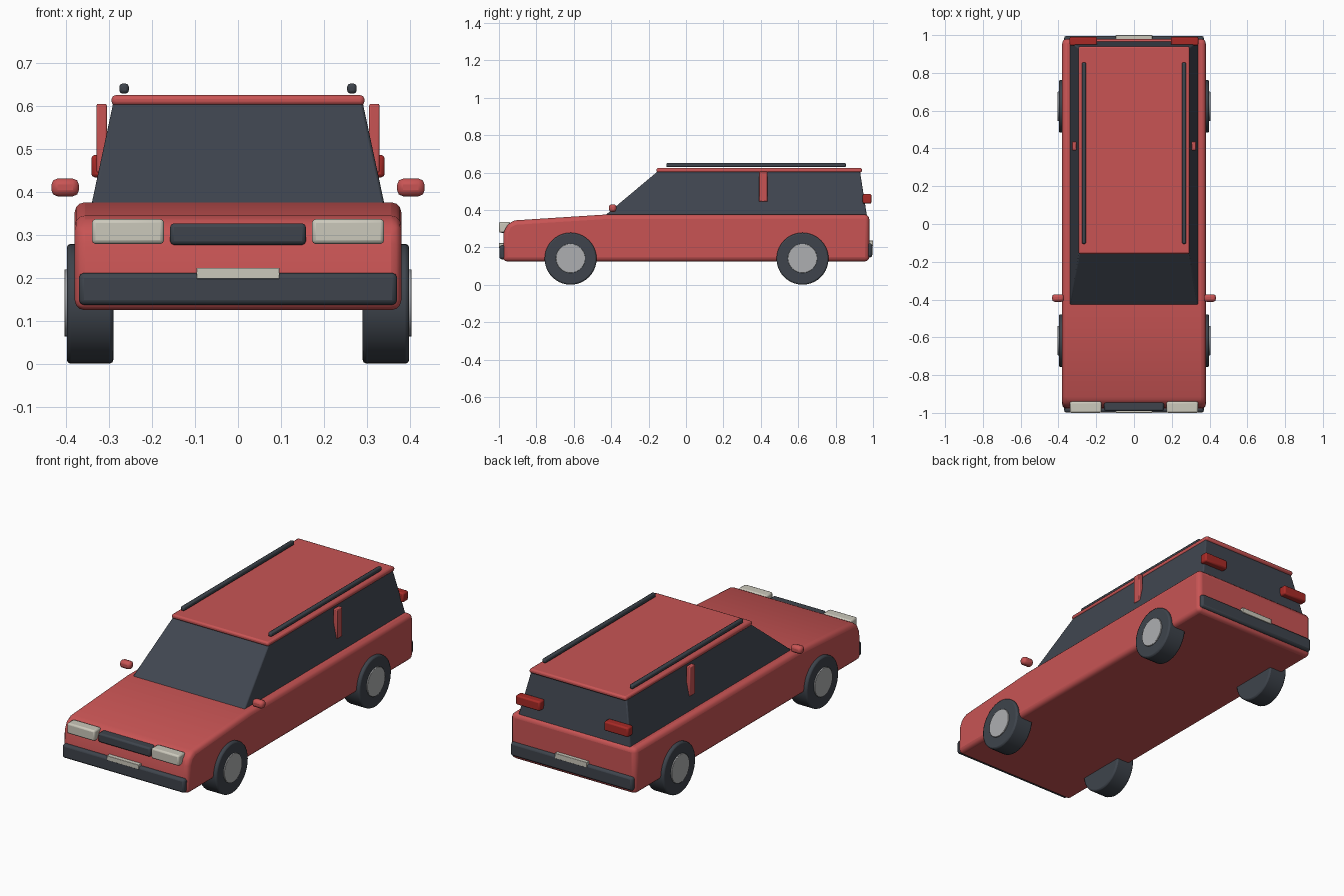
import bpy, bmesh, math
from mathutils import Matrix

if "Cube" in bpy.data.objects:
    bpy.data.objects.remove(bpy.data.objects["Cube"])


def material(name, rgb):
    m = bpy.data.materials.new(name)
    lin = [(c / 255 / 12.92) if c < 11 else ((c / 255 + 0.055) / 1.055) ** 2.4 for c in rgb]
    m.diffuse_color = (*lin, 1)
    m.use_nodes = True
    m.node_tree.nodes["Principled BSDF"].inputs["Base Color"].default_value = m.diffuse_color
    return m


RED = material("body_red", (200, 84, 84))
GLASS = material("dark_glass", (64, 70, 80))
TRIM = material("dark_trim", (62, 68, 76))
LAMP = material("lamp_cream", (203, 200, 187))
TAIL = material("tail_red", (168, 42, 38))
HUB = material("hub_grey", (174, 175, 177))


def finish(name, bm, mat, bevel=0.0, segments=2):
    """Turn a bmesh into a bevelled object with sharp-aware smooth shading."""
    bmesh.ops.recalc_face_normals(bm, faces=bm.faces)
    me = bpy.data.meshes.new(name)
    bm.to_mesh(me)
    bm.free()
    me.materials.append(mat)
    ob = bpy.data.objects.new(name, me)
    bpy.context.collection.objects.link(ob)
    if bevel:
        mod = ob.modifiers.new("bevel", 'BEVEL')
        mod.width = bevel
        mod.segments = segments
        mod.limit_method = 'ANGLE'
        mod.angle_limit = math.radians(35)
    bpy.ops.object.select_all(action='DESELECT')
    ob.select_set(True)
    bpy.context.view_layer.objects.active = ob
    bpy.ops.object.shade_smooth_by_angle(angle=math.radians(30))
    return ob


def box(name, x, y, z, mat, bevel=0.006, segments=2):
    """Box from (min, max) ranges."""
    bm = bmesh.new()
    bmesh.ops.create_cube(bm, size=1)
    for v in bm.verts:
        v.co = [r[0] if c < 0 else r[1] for c, r in zip(v.co, (x, y, z))]
    return finish(name, bm, mat, bevel, segments)


def prism(name, profile, mat, bevel, segments=2):
    """Side profile of (y, z, half width) points, spanned across x."""
    bm = bmesh.new()
    sides = [[bm.verts.new((s * w, y, z)) for y, z, w in profile] for s in (-1, 1)]
    bm.faces.new(sides[0])
    bm.faces.new(sides[1])
    n = len(profile)
    for i in range(n):
        j = (i + 1) % n
        bm.faces.new((sides[0][i], sides[0][j], sides[1][j], sides[1][i]))
    return finish(name, bm, mat, bevel, segments)


def disc(name, x0, x1, y, z, radius, mat, bevel, sides=40):
    """Cylinder along x between x0 and x1."""
    bm = bmesh.new()
    m = Matrix.Translation(((x0 + x1) / 2, y, z)) @ Matrix.Rotation(math.pi / 2, 4, 'Y')
    bmesh.ops.create_cone(bm, cap_ends=True, segments=sides, radius1=radius,
                          radius2=radius, depth=abs(x1 - x0), matrix=m)
    return finish(name, bm, mat, bevel)


# lower body with sloping hood and rounded nose
W = 0.38
prism("body", [(-0.98, 0.125, W), (0.98, 0.125, W), (0.98, 0.376, W), (-0.43, 0.376, W),
               (-0.915, 0.345, W), (-0.955, 0.325, W), (-0.975, 0.28, W)], RED, 0.024, 3)

# glasshouse, roof panel
prism("cabin_glass", [(-0.44, 0.365, 0.342), (0.968, 0.365, 0.342),
                      (0.93, 0.608, 0.29), (-0.15, 0.608, 0.29)], GLASS, 0.006)
box("roof", (-0.294, 0.294), (-0.158, 0.941), (0.601, 0.625), RED, 0.009)

# front end
box("grille", (-0.158, 0.158), (-0.99, -0.93), (0.277, 0.327), TRIM, 0.009)
box("front_bumper", (-0.37, 0.37), (-0.998, -0.94), (0.137, 0.212), TRIM, 0.012)
box("front_plate", (-0.097, 0.097), (-1.0, -0.97), (0.198, 0.223), LAMP, 0.002)

# rear end
box("rear_bumper", (-0.37, 0.37), (0.94, 0.996), (0.147, 0.222), TRIM, 0.012)
box("rear_plate", (-0.097, 0.097), (0.97, 1.0), (0.208, 0.237), LAMP, 0.002)

# mirrored parts
for s, side in ((-1, "left"), (1, "right")):
    def span(a, b):
        return tuple(sorted((s * a, s * b)))

    box(side + "_headlight", span(0.172, 0.34), (-1.0, -0.94), (0.279, 0.337), LAMP, 0.009)
    box(side + "_tail_light", span(0.195, 0.341), (0.945, 0.991), (0.434, 0.486), TAIL, 0.008)
    box(side + "_roof_rail", span(0.254, 0.276), (-0.105, 0.855), (0.629, 0.652), TRIM, 0.007)
    box(side + "_pillar", span(0.305, 0.329), (0.39, 0.436), (0.445, 0.605), RED, 0.004)
    box(side + "_mirror", span(0.37, 0.434), (-0.412, -0.372), (0.39, 0.431), RED, 0.014)
    for end, y in (("front", -0.617), ("rear", 0.623)):
        disc(f"{side}_{end}_tire", s * 0.29, s * 0.398, y, 0.14, 0.139, TRIM, 0.008)
        disc(f"{side}_{end}_hub", s * 0.36, s * 0.404, y, 0.142, 0.078, HUB, 0.002)
